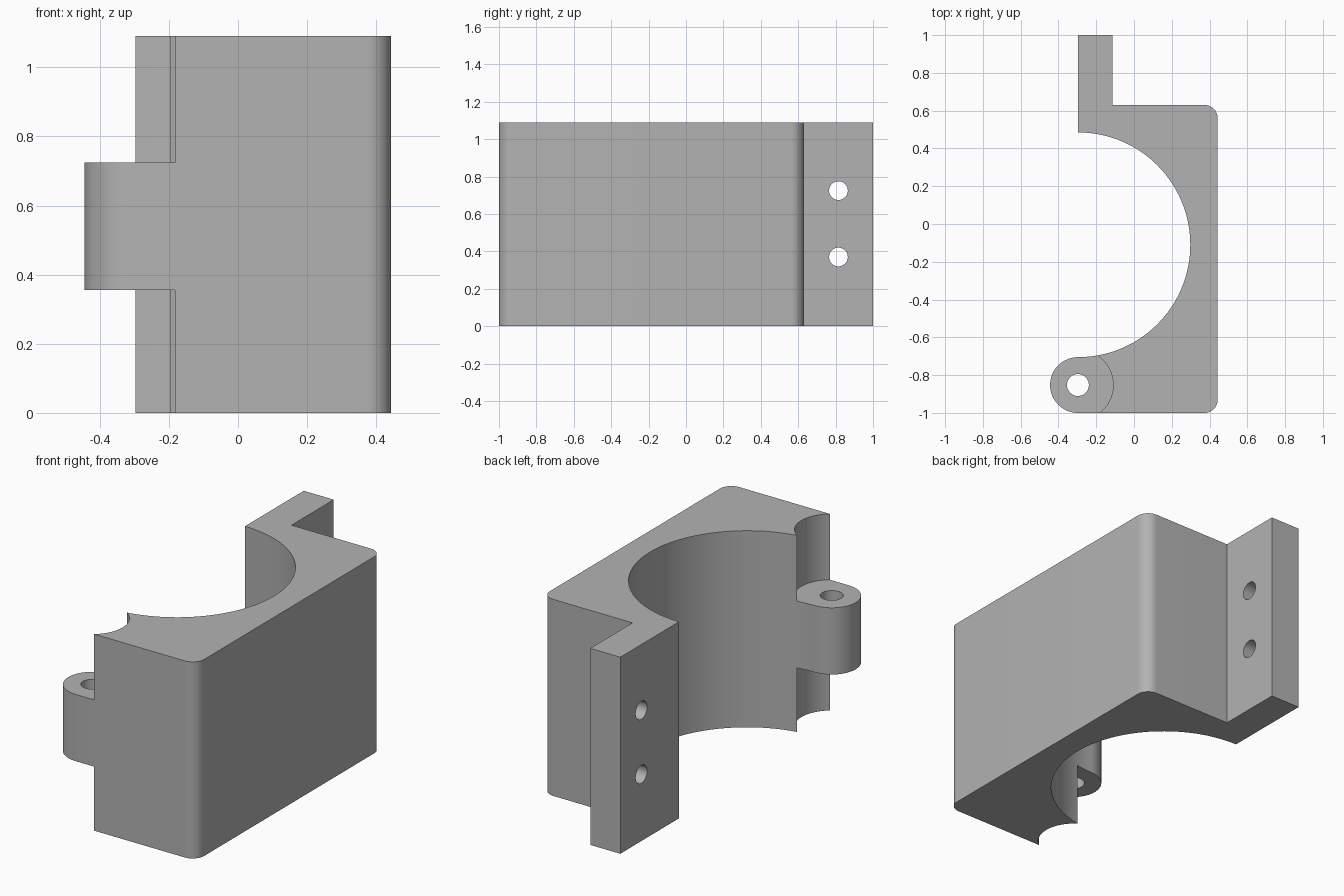
import bpy, bmesh
from math import sin, cos, radians
from mathutils import Matrix

if "Cube" in bpy.data.objects:
    bpy.data.objects.remove(bpy.data.objects["Cube"])

HEIGHT = 1.09
EDGE_X, BORE_Y, BORE_R = -0.297, -0.11, 0.595
PIN_Y, KNUCKLE_R, RELIEF_R = -0.8525, 0.1475, 0.187
KNUCKLE_LOW, KNUCKLE_HIGH = 0.355, 0.725
SIDE_X, BACK_Y, CORNER_R = 0.443, 0.63, 0.07

grey = bpy.data.materials.new("plain grey")
grey.use_nodes = True
grey.diffuse_color = (0.45, 0.45, 0.45, 1)
grey.node_tree.nodes["Principled BSDF"].inputs["Base Color"].default_value = grey.diffuse_color


def arc(x, y, r, start, end, steps):
    angles = [radians(start + (end - start) * i / steps) for i in range(steps + 1)]
    return [(x + r * cos(a), y + r * sin(a)) for a in angles]


def finish(name, bm):
    mesh = bpy.data.meshes.new(name)
    bm.to_mesh(mesh)
    bm.free()
    mesh.materials.append(grey)
    obj = bpy.data.objects.new(name, mesh)
    bpy.context.collection.objects.link(obj)
    return obj


def cylinder(name, r, length, centre, axis="Z"):
    bm = bmesh.new()
    turn = Matrix.Rotation(radians(90), 4, "Y") if axis == "X" else Matrix()
    bmesh.ops.create_cone(bm, cap_ends=True, segments=64, radius1=r, radius2=r,
                          depth=length, matrix=Matrix.Translation(centre) @ turn)
    return finish(name, bm)


# Clamp half: bore, hinge knuckle, rounded block and bolting flange in one outline
outline = arc(EDGE_X, BORE_Y, BORE_R, 90, -90, 64)
outline += arc(EDGE_X, PIN_Y, KNUCKLE_R, 90, 270, 32)[1:]
outline += arc(SIDE_X - CORNER_R, CORNER_R - 1, CORNER_R, -90, 0, 12)
outline += arc(SIDE_X - CORNER_R, BACK_Y - CORNER_R, CORNER_R, 0, 90, 12)
outline += [(-0.113, BACK_Y), (-0.113, 1), (EDGE_X, 1)]

bm = bmesh.new()
base = bm.faces.new([bm.verts.new((x, y, 0)) for x, y in outline])
top = bmesh.ops.extrude_face_region(bm, geom=[base])["geom"]
bmesh.ops.translate(bm, vec=(0, 0, HEIGHT),
                    verts=[v for v in top if isinstance(v, bmesh.types.BMVert)])
bmesh.ops.recalc_face_normals(bm, faces=bm.faces)
clamp = finish("hinged_clamp_half", bm)

# Reliefs above and below the knuckle, the pin hole and the flange bolt holes
cutters = [
    cylinder("lower_relief", RELIEF_R, 1, (EDGE_X, PIN_Y, KNUCKLE_LOW - 0.5)),
    cylinder("upper_relief", RELIEF_R, 1, (EDGE_X, PIN_Y, KNUCKLE_HIGH + 0.5)),
    cylinder("pin_hole", 0.058, 0.8, (EDGE_X, PIN_Y, HEIGHT / 2)),
]
for z in (0.37, 0.725):
    cutters.append(cylinder("bolt_hole", 0.05, 0.5, (-0.2, 0.815, z), "X"))

bpy.context.view_layer.objects.active = clamp
for cutter in cutters:
    cutter.hide_render = True
    cut = clamp.modifiers.new(cutter.name, "BOOLEAN")
    cut.operation = "DIFFERENCE"
    cut.solver = "EXACT"
    cut.object = cutter
    bpy.ops.object.modifier_apply(modifier=cut.name)
for cutter in cutters:
    bpy.data.objects.remove(cutter)

# Smooth curved walls, sharp edges
bpy.ops.object.select_all(action="DESELECT")
clamp.select_set(True)
bpy.ops.object.shade_smooth_by_angle(angle=radians(30))
